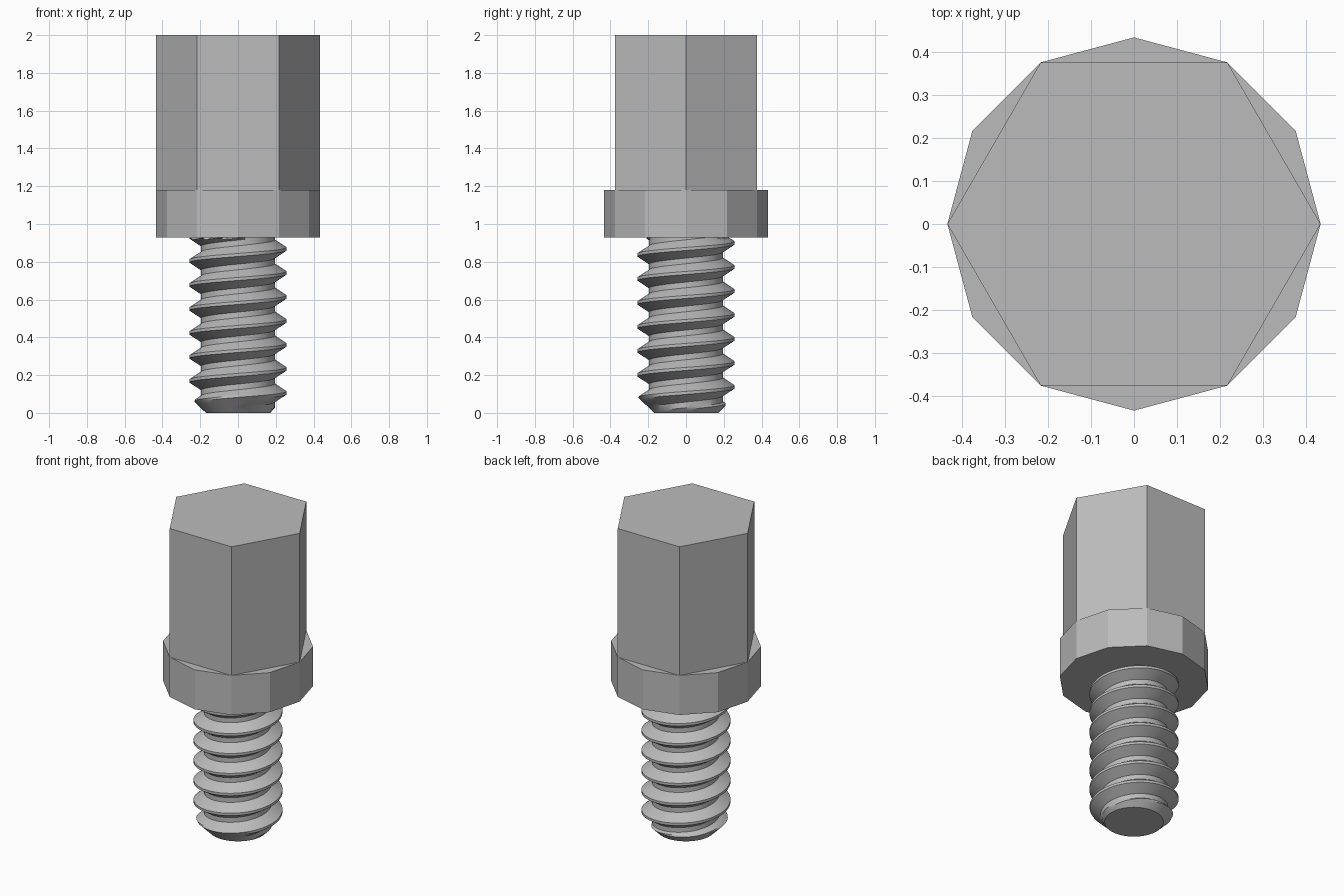
import bpy, bmesh, math

cube = bpy.data.objects.get("Cube")
if cube:
    bpy.data.objects.remove(cube, do_unlink=True)

steel = bpy.data.materials.new("grey metal")
steel.use_nodes = True
GREY = (0.5, 0.5, 0.5, 1)
steel.diffuse_color = GREY
steel.node_tree.nodes["Principled BSDF"].inputs["Base Color"].default_value = GREY


def add_object(name, bm):
    mesh = bpy.data.meshes.new(name)
    bmesh.ops.recalc_face_normals(bm, faces=bm.faces)
    bm.to_mesh(mesh)
    bm.free()
    mesh.materials.append(steel)
    obj = bpy.data.objects.new(name, mesh)
    bpy.context.collection.objects.link(obj)
    return obj


def prism(name, sides, radius, bottom, top):
    bm = bmesh.new()
    rings = [[bm.verts.new((radius * math.cos(math.tau * i / sides),
                            radius * math.sin(math.tau * i / sides), z))
              for i in range(sides)] for z in (bottom, top)]
    for i in range(sides):
        j = (i + 1) % sides
        bm.faces.new((rings[0][i], rings[0][j], rings[1][j], rings[1][i]))
    for ring in rings:
        bm.faces.new(ring)
    return add_object(name, bm)


# Hexagonal body and twelve-sided collar
COLLAR_BOTTOM, COLLAR_TOP, RADIUS = 0.928, 1.18, 0.435
prism("hex_body", 6, RADIUS, COLLAR_TOP, 2.0)
prism("collar", 12, RADIUS, COLLAR_BOTTOM, COLLAR_TOP)

# Threaded shank: right-handed helix, chamfered at the tip
PITCH, CREST, ROOT, TIP = 0.127, 0.257, 0.195, 0.17
CREST_HALF, ROOT_HALF = 0.008, 0.015
SEGMENTS, TURNS, FLANK_STEPS, CREST_Z = 64, 10, 4, 0.868 - 7 * 0.127

# One pitch of the thread profile as (height, radius)
profile = []
for k in range(FLANK_STEPS + 1):
    t = k / FLANK_STEPS
    profile.append((CREST_HALF + t * (PITCH / 2 - ROOT_HALF - CREST_HALF),
                    CREST + t * (ROOT - CREST)))
profile += [(PITCH - h, r) for h, r in reversed(profile)]

rows = [(CREST_Z + (n - 1) * PITCH + h, r) for n in range(TURNS) for h, r in profile]
bm = bmesh.new()
columns = []
for s in range(SEGMENTS + 1):
    a = math.tau * s / SEGMENTS
    column = []
    for h, r in rows:
        z = min(max(h + PITCH * s / SEGMENTS, 0), COLLAR_BOTTOM)
        r = min(r, TIP + z)
        if z == COLLAR_BOTTOM:
            r = ROOT
        column.append(bm.verts.new((r * math.cos(a), r * math.sin(a), z)))
    columns.append(column)
for left, right in zip(columns, columns[1:]):
    for k in range(len(rows) - 1):
        bm.faces.new((left[k], right[k], right[k + 1], left[k + 1]))
bmesh.ops.remove_doubles(bm, verts=bm.verts, dist=0.0005)
bmesh.ops.dissolve_degenerate(bm, edges=bm.edges, dist=0.0002)

# Flat tip
tip_edges = [e for e in bm.edges if e.is_boundary and all(v.co.z < 0.001 for v in e.verts)]
bmesh.ops.holes_fill(bm, edges=tip_edges, sides=0)
shank = add_object("threaded_shank", bm)

bpy.ops.object.select_all(action='DESELECT')
shank.select_set(True)
bpy.context.view_layer.objects.active = shank
bpy.ops.object.shade_smooth_by_angle(angle=math.radians(30))
